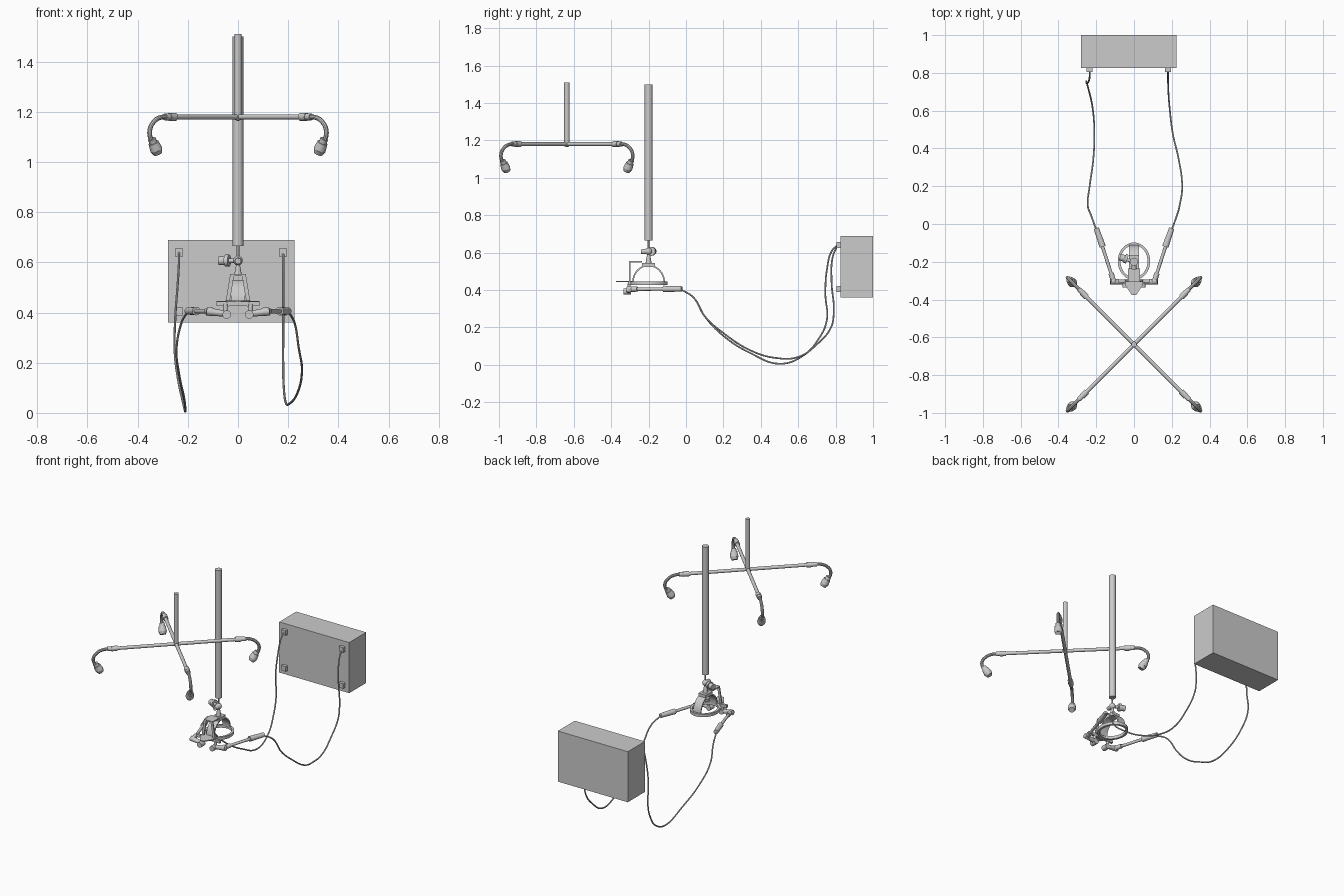
import bpy, bmesh, math
from mathutils import Vector, Matrix

if "Cube" in bpy.data.objects:
    bpy.data.objects.remove(bpy.data.objects["Cube"])


def finish(ob):
    bpy.ops.object.select_all(action='DESELECT')
    ob.select_set(True)
    bpy.context.view_layer.objects.active = ob
    bpy.ops.object.shade_smooth_by_angle(angle=math.radians(35))
    return ob


def from_bm(name, bm):
    bmesh.ops.recalc_face_normals(bm, faces=bm.faces)
    me = bpy.data.meshes.new(name)
    bm.to_mesh(me)
    bm.free()
    ob = bpy.data.objects.new(name, me)
    bpy.context.collection.objects.link(ob)
    return finish(ob)


def rod(name, p, q, r1, r2=None, n=20):
    p, q = Vector(p), Vector(q)
    d = q - p
    m = Matrix.Translation((p + q) / 2) @ d.to_track_quat('Z', 'Y').to_matrix().to_4x4()
    bm = bmesh.new()
    bmesh.ops.create_cone(bm, cap_ends=True, segments=n, radius1=r1,
                          radius2=r1 if r2 is None else r2, depth=d.length, matrix=m)
    return from_bm(name, bm)


def ball(name, c, r):
    bm = bmesh.new()
    bmesh.ops.create_uvsphere(bm, u_segments=20, v_segments=12, radius=r,
                              matrix=Matrix.Translation(c))
    return from_bm(name, bm)


def block(name, lo, hi):
    lo, hi = Vector(lo), Vector(hi)
    bm = bmesh.new()
    bmesh.ops.create_cube(bm, size=1, matrix=Matrix.Translation((lo + hi) / 2)
                          @ Matrix.Diagonal((*(hi - lo), 1)))
    return from_bm(name, bm)


def tube(name, pts, r):
    cu = bpy.data.curves.new(name, 'CURVE')
    cu.dimensions, cu.bevel_depth, cu.bevel_resolution = '3D', r, 3
    cu.resolution_u, cu.use_fill_caps = 8, True
    s = cu.splines.new('BEZIER')
    s.bezier_points.add(len(pts) - 1)
    for b, p in zip(s.bezier_points, pts):
        b.co = p
        b.handle_left_type = b.handle_right_type = 'AUTO'
    ob = bpy.data.objects.new(name, cu)
    bpy.context.collection.objects.link(ob)
    bpy.ops.object.select_all(action='DESELECT')
    ob.select_set(True)
    bpy.context.view_layer.objects.active = ob
    bpy.ops.object.convert(target='MESH')
    return finish(bpy.context.object)


def sweep(name, sections, closed):
    """Skin a list of equal-length cross-sections."""
    bm = bmesh.new()
    rings = [[bm.verts.new(p) for p in s] for s in sections]
    k = len(rings[0])
    for i in range(len(rings) if closed else len(rings) - 1):
        a, b = rings[i], rings[(i + 1) % len(rings)]
        for j in range(k):
            bm.faces.new((a[j], a[(j + 1) % k], b[(j + 1) % k], b[j]))
    if not closed:
        bm.faces.new(rings[0])
        bm.faces.new(rings[-1])
    return from_bm(name, bm)


# Control box with four sockets
block("control_box", (-0.28, 0.825, 0.36), (0.225, 1.0, 0.69))
for x in (-0.235, 0.18):
    for z in (0.405, 0.64):
        block("box_socket", (x - .016, 0.805, z - .016), (x + .016, 0.827, z + .016))

# Main pole and suspended joint
rod("main_pole", (0, -.2, .665), (0, -.2, 1.5), .021, n=24)
rod("hanger_stem", (0, -.2, .53), (0, -.2, .67), .005)
ball("swivel_ball", (0, -.2, .607), .019)
rod("swivel_neck", (0, -.2, .545), (0, -.2, .59), .016, .008)
rod("swivel_bar", (-.05, -.185, .607), (0, -.2, .607), .009)
rod("swivel_knob", (-.05, -.182, .607), (-.035, -.187, .607), .024)
rod("swivel_knob_cap", (-.075, -.175, .607), (-.05, -.182, .607), .018)
rod("swivel_lever", (0, -.2, .607), (0, -.24, .605), .016, .012)

# Elliptical base ring
N = 40
sections = []
for i in range(N):
    c, s = math.cos(2 * math.pi * i / N), math.sin(2 * math.pi * i / N)
    sections.append([(r * c, -.197 + (r + .013) * s, z)
                     for r, z in ((.072, .427), (.086, .427), (.086, .446), (.072, .446))])
sweep("base_ring", sections, True)

# Arched strap over the ring, with a cap pad
sections = []
for i in range(21):
    a = math.pi * i / 20
    sections.append([(x, -.2 - r * math.cos(a), .44 + (r + .007) * math.sin(a))
                     for r, x in ((.08, -.027), (.088, -.027), (.088, .027), (.08, .027))])
sweep("arched_strap", sections, False)
block("strap_pad", (-.027, -.235, .524), (.027, -.165, .545))

# Front bracket: slanted legs, top plate, tongue
for s in (-1, 1):
    sweep("bracket_leg", [[(s * (x + dx), -.302 + dy, z) for dx, dy in
                           ((-.008, -.004), (.008, -.004), (.008, .004), (-.008, .004))]
                          for x, z in ((.044, .425), (.023, .553))], False)
block("bracket_top", (-.031, -.306, .546), (.031, -.235, .554))
sweep("front_tongue", [[(x, y, z) for x, y in
                        ((-.05, -.29), (-.045, -.325), (-.012, -.375), (.012, -.375),
                         (.045, -.325), (.05, -.29))] for z in (.443, .449)], False)
block("bracket_crossbar", (-.085, -.31, .427), (.085, -.295, .445))

# Pivoting arms with grips, one each side
for s in (-1, 1):
    rod("pivot_hub", (s * .045, -.335, .392), (s * .045, -.295, .392), .017)
    rod("pivot_post", (s * .05, -.305, .39), (s * .05, -.305, .435), .009)
    rod("pivot_sleeve", (s * .05, -.307, .395), (s * .125, -.305, .405), .012, .016)
    ball("arm_elbow", (s * .11, -.303, .404), .018)
    rod("arm_collar", (s * .106, -.31, .404), (s * .122, -.26, .405), .014)
    rod("arm_rod", (s * .107, -.305, .404), (s * .175, -.095, .406), .009)
    rod("arm_grip", (s * .166, -.12, .406), (s * .2, -.022, .406), .017, .014)

# Cables from the grips to the upper sockets
tube("left_cable", [(-.2, -.03, .405), (-.225, .04, .36), (-.245, .1, .26),
                    (-.235, .2, .155), (-.215, .35, .06), (-.21, .5, .006),
                    (-.22, .62, .045), (-.24, .71, .14), (-.252, .753, .24),
                    (-.25, .745, .38), (-.24, .755, .52), (-.235, .78, .61),
                    (-.235, .81, .64)], .0045)
tube("right_cable", [(.2, -.03, .405), (.225, .04, .36), (.242, .1, .26),
                     (.255, .2, .17), (.235, .35, .075), (.205, .48, .037),
                     (.19, .6, .042), (.182, .7, .11), (.18, .775, .2),
                     (.18, .79, .28), (.18, .778, .45), (.18, .785, .58),
                     (.18, .81, .64)], .0045)

# Spray cross: riser, hub and four drooping nozzle arms
CY, K = -.637, math.sqrt(2)
rod("spray_riser", (0, CY, 1.18), (0, CY, 1.51), .0145)
ball("spray_hub", (0, CY, 1.18), .016)
for i in range(4):
    a = math.pi / 4 + i * math.pi / 2

    def P(x, z):
        return (x * K * math.cos(a), CY + x * K * math.sin(a), z)

    rod("spray_arm", P(0, 1.18), P(.26, 1.18), .0105)
    rod("arm_coupling", P(.25, 1.18), P(.275, 1.18), .016)
    rod("coupling_nut", P(.273, 1.18), P(.292, 1.18), .0135)
    tube("drop_pipe", [P(.285, 1.18), P(.312, 1.177), P(.336, 1.16), P(.351, 1.13),
                       P(.35, 1.1), P(.338, 1.078)], .0095)
    rod("nozzle_neck", P(.344, 1.092), P(.336, 1.074), .016)
    rod("nozzle_body", P(.337, 1.077), P(.326, 1.05), .021, .025)
    rod("nozzle_tip", P(.326, 1.05), P(.319, 1.034), .025, .018)
